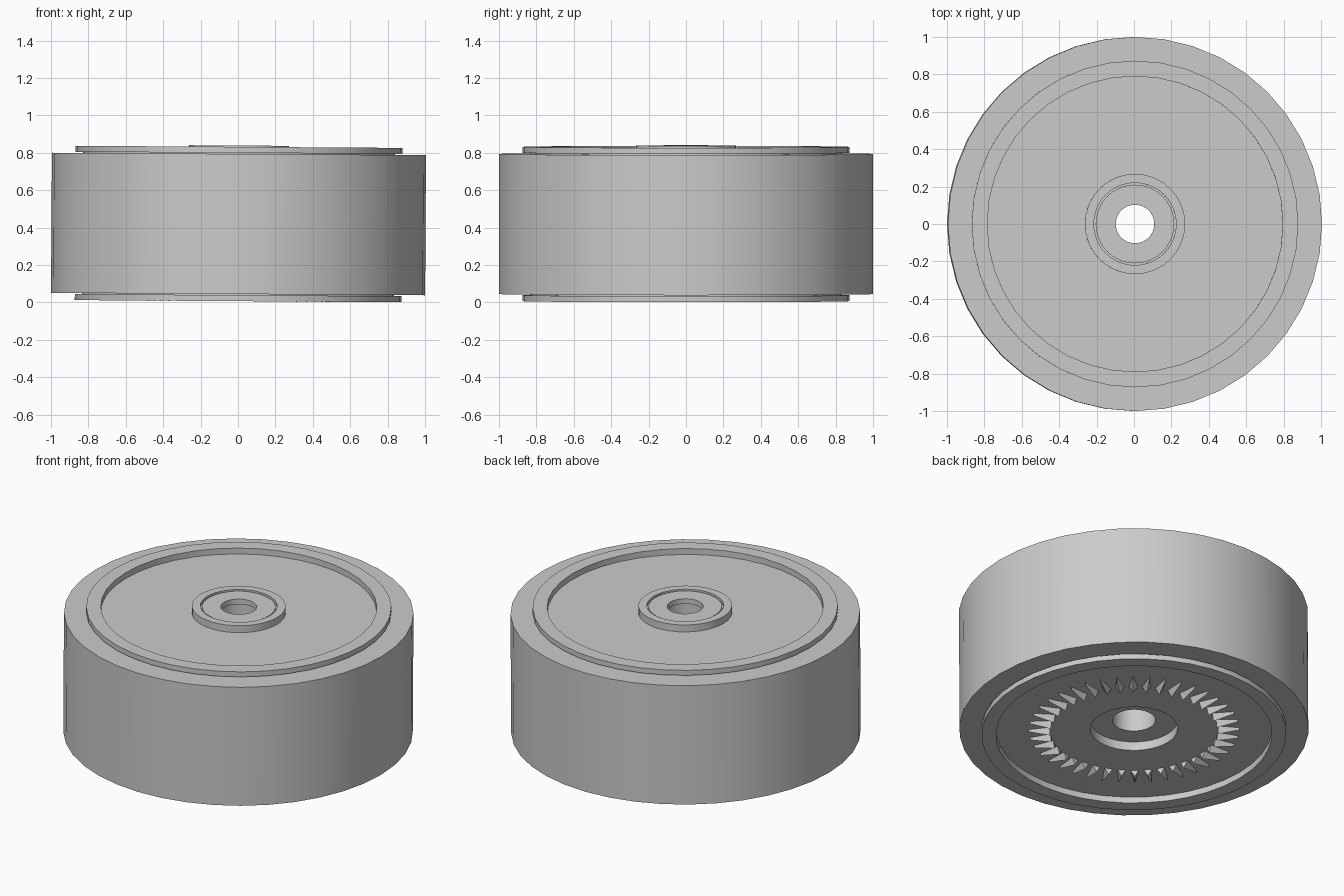
import bpy
import bmesh
import math
from mathutils import Matrix, Vector

cube = bpy.data.objects.get("Cube")
if cube:
    bpy.data.objects.remove(cube, do_unlink=True)

SIDES = 40
LEAN = Matrix.Rotation(0.0065, 4, 'Y')  # the wheel lies very slightly tipped

grey = bpy.data.materials.new("light grey")
grey.use_nodes = True
grey.diffuse_color = (0.6, 0.6, 0.6, 1)
grey.node_tree.nodes["Principled BSDF"].inputs["Base Color"].default_value = (0.6, 0.6, 0.6, 1)


def finish(name, bm, smooth=True):
    bmesh.ops.recalc_face_normals(bm, faces=bm.faces)
    bm.transform(LEAN)
    mesh = bpy.data.meshes.new(name)
    bm.to_mesh(mesh)
    bm.free()
    mesh.materials.append(grey)
    obj = bpy.data.objects.new(name, mesh)
    bpy.context.collection.objects.link(obj)
    bpy.ops.object.select_all(action='DESELECT')
    obj.select_set(True)
    bpy.context.view_layer.objects.active = obj
    if smooth:
        bpy.ops.object.shade_smooth_by_angle(angle=math.radians(30))
    return obj


def lathe(name, profile):
    """Turn a closed (radius, height) outline around the z axis."""
    bm = bmesh.new()
    rings = []
    for i in range(SIDES):
        a = math.tau * i / SIDES
        rings.append([bm.verts.new((r * math.cos(a), r * math.sin(a), z)) for r, z in profile])
    n = len(profile)
    for i, ring in enumerate(rings):
        nxt = rings[(i + 1) % SIDES]
        for j in range(n):
            k = (j + 1) % n
            bm.faces.new((ring[j], nxt[j], nxt[k], ring[k]))
    return finish(name, bm)


# Plain wide tyre
lathe("tyre", [(0.83, 0.045), (1, 0.045), (1, 0.794), (0.83, 0.794)])

# Wheel body: bore, recessed underside, two flanges, raised upper hub
lathe("wheel_body", [
    (0.123, 0.10), (0.25, 0.10), (0.25, 0.045), (0.79, 0.045),
    (0.79, 0.007), (0.873, 0.007), (0.873, 0.039), (0.835, 0.039),
    (0.835, 0.80), (0.873, 0.80), (0.873, 0.832), (0.79, 0.832),
    (0.79, 0.795), (0.268, 0.795), (0.268, 0.839), (0.22, 0.839),
    (0.22, 0.82), (0.123, 0.82)])

# Bearing set into the hub
lathe("bearing", [(0.103, 0.80), (0.122, 0.80), (0.122, 0.815),
                  (0.21, 0.815), (0.21, 0.833), (0.103, 0.833)])

# Ring of pointed drive teeth on the underside
bm = bmesh.new()
floor, tip = 0.046, 0.005
for i in range(SIDES):
    turn = Matrix.Rotation(math.tau * (i + 0.5) / SIDES, 3, 'Z')
    left, right, low, out, out_low = [
        bm.verts.new(turn @ Vector(p)) for p in (
            (0.48, -0.024, floor), (0.48, 0.024, floor), (0.48, 0, tip),
            (0.605, 0, floor), (0.6, 0, 0.03))]
    for face in ((left, low, right), (left, out, out_low, low),
                 (right, low, out_low, out), (left, right, out)):
        bm.faces.new(face)
finish("drive_teeth", bm, smooth=False)
